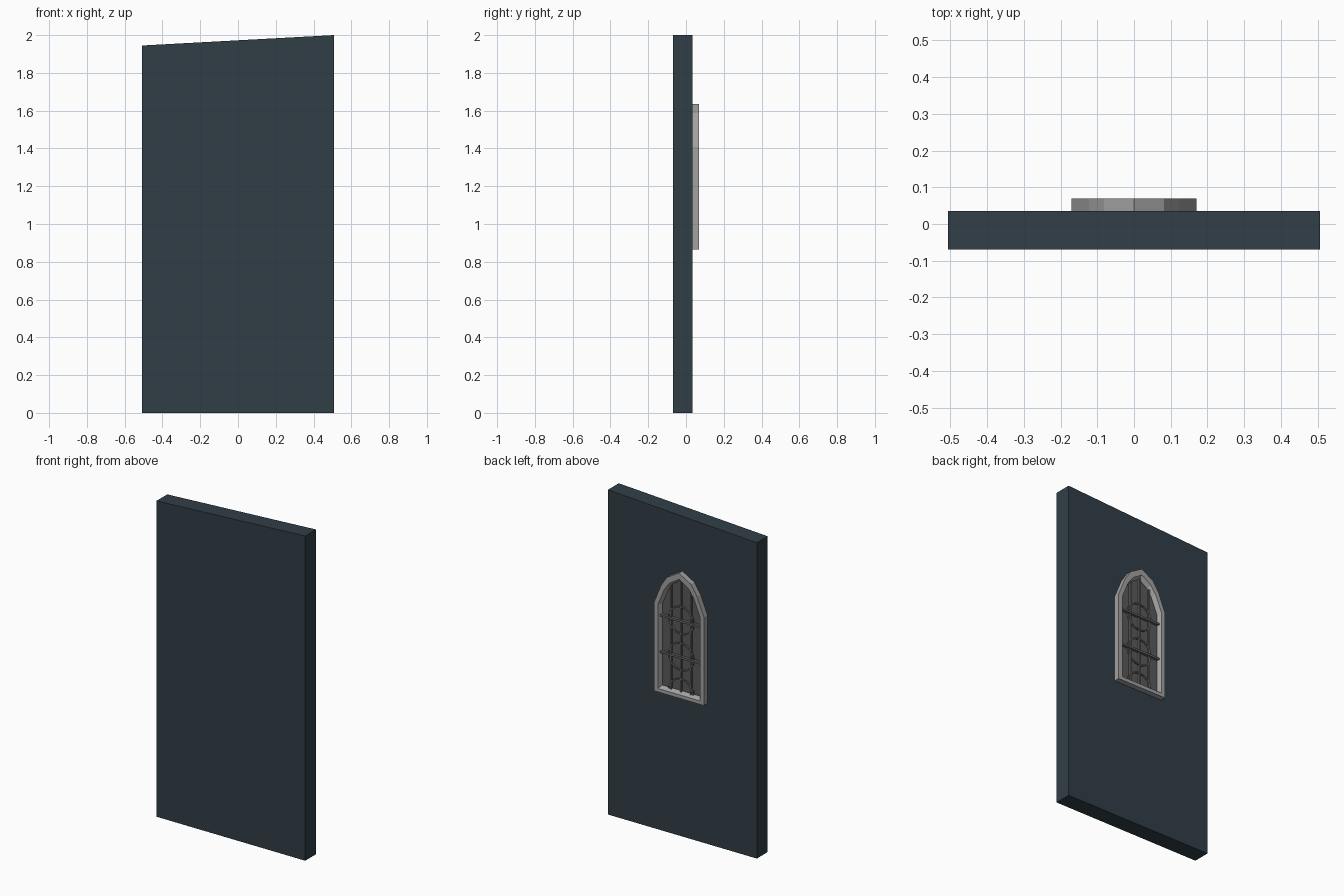
import bpy, bmesh, math

if "Cube" in bpy.data.objects:
    bpy.data.objects.remove(bpy.data.objects["Cube"])

def material(name, rgb):
    m = bpy.data.materials.new(name)
    m.diffuse_color = (*rgb, 1)
    m.use_nodes = True
    m.node_tree.nodes["Principled BSDF"].inputs["Base Color"].default_value = m.diffuse_color
    return m

SLATE = material("slate", (0.030, 0.048, 0.062))
STONE = material("stone", (0.36, 0.36, 0.36))
GLASS = material("dark_glass", (0.10, 0.10, 0.10))
LEAD = material("lead", (0.13, 0.13, 0.13))

def finish(name, bm, mat):
    bmesh.ops.recalc_face_normals(bm, faces=bm.faces)
    me = bpy.data.meshes.new(name)
    bm.to_mesh(me)
    bm.free()
    ob = bpy.data.objects.new(name, me)
    bpy.context.collection.objects.link(ob)
    me.materials.append(mat)
    return ob

def prism(name, outline, y0, y1, mat):
    """Extrude an x-z outline from y0 to y1."""
    bm = bmesh.new()
    rings = [[bm.verts.new((x, y, z)) for x, z in outline] for y in (y0, y1)]
    n = len(outline)
    bm.faces.new(rings[0])
    bm.faces.new(rings[1])
    for i in range(n):
        j = (i + 1) % n
        bm.faces.new((rings[0][i], rings[0][j], rings[1][j], rings[1][i]))
    return finish(name, bm, mat)

def ring(name, sections, mat):
    """Bridge a closed series of (outline, y) loops into a frame."""
    bm = bmesh.new()
    loops = [[bm.verts.new((x, y, z)) for x, z in o] for o, y in sections]
    n = len(loops[0])
    for k, a in enumerate(loops):
        b = loops[(k + 1) % len(loops)]
        for i in range(n):
            j = (i + 1) % n
            bm.faces.new((a[i], a[j], b[j], b[i]))
    return finish(name, bm, mat)

def arch(half):
    """Mirror the right half of the pointed arch; the last point is the apex."""
    return half + [(-x, z) for x, z in reversed(half[:-1])]

def bar(name, x0, x1, z0, z1, y0, y1):
    return prism(name, [(x0, z0), (x1, z0), (x1, z1), (x0, z1)], y0, y1, LEAD)

# wall slab with sloping top
prism("wall", [(-0.507, 0), (0.507, 0), (0.507, 2.0), (-0.507, 1.945)], -0.07, 0.035, SLATE)

# pointed stone frame with chamfered inner edge
outer = arch([(0.17, 0.865), (0.17, 1.41), (0.123, 1.525), (0.082, 1.588), (0, 1.635)])
lip = arch([(0.143, 0.887), (0.143, 1.405), (0.101, 1.506), (0.066, 1.555), (0, 1.597)])
inner = arch([(0.132, 0.900), (0.132, 1.402), (0.092, 1.497), (0.059, 1.543), (0, 1.582)])
ring("window_frame", [(outer, 0.035), (outer, 0.069), (lip, 0.069), (inner, 0.045), (inner, 0.035)], STONE)

# recessed pane
prism("window_pane", inner, 0.034, 0.041, GLASS)

# upright bars, the side ones stopping under the arch
for i, (x, top) in enumerate([(-0.068, 1.535), (0, 1.585), (0.068, 1.535)]):
    bar(f"upright_bar_{i}", x - 0.005, x + 0.005, 0.89, top, 0.040, 0.052)

# cross bars
for i, z in enumerate((1.11, 1.335)):
    bar(f"cross_bar_{i}", -0.137, 0.137, z - 0.006, z + 0.006, 0.040, 0.058)

# tracery circles, the lowest one cut to a half by the sill
for k, z in enumerate((0.89, 1.11, 1.335)):
    full = k > 0
    n = 16 if full else 8
    bm = bmesh.new()
    cols = []
    for i in range(n if full else n + 1):
        a = math.tau * i / 16
        cols.append([bm.verts.new((r * math.cos(a), y, z + r * math.sin(a)))
                     for r, y in ((0.080, 0.040), (0.088, 0.040), (0.088, 0.050), (0.080, 0.050))])
    for i in range(n):
        a, b = cols[i], cols[(i + 1) % len(cols)]
        for j in range(4):
            m = (j + 1) % 4
            bm.faces.new((a[j], a[m], b[m], b[j]))
    if not full:
        bm.faces.new(cols[0])
        bm.faces.new(cols[-1])
    finish(f"tracery_circle_{k}", bm, LEAD)
